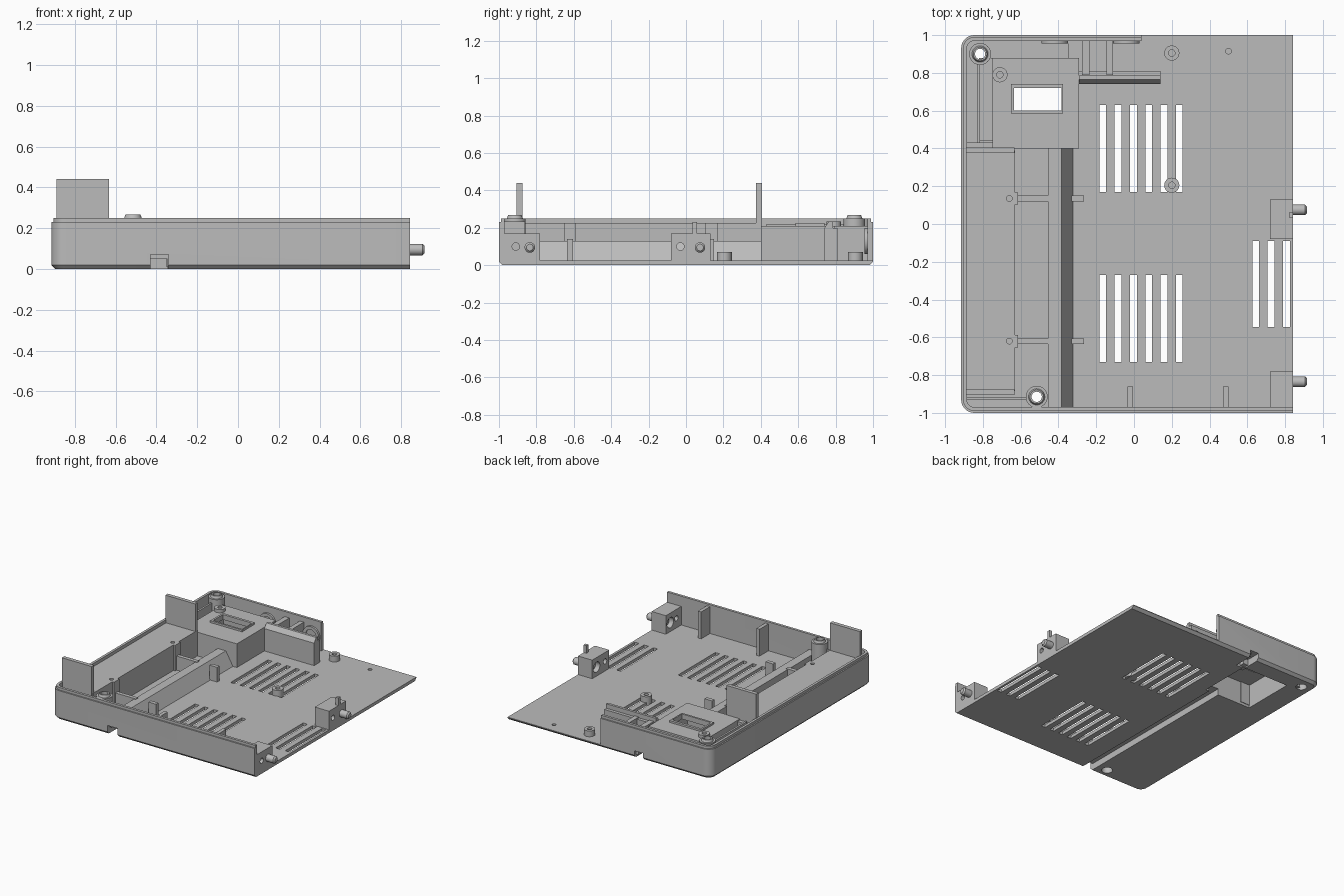
import bpy, bmesh, math
from mathutils import Matrix, Vector

if "Cube" in bpy.data.objects:
    bpy.data.objects.remove(bpy.data.objects["Cube"], do_unlink=True)

grey = bpy.data.materials.new("matte grey")
grey.use_nodes = True
grey.diffuse_color = (0.5, 0.5, 0.5, 1)
grey.node_tree.nodes["Principled BSDF"].inputs["Base Color"].default_value = (0.5, 0.5, 0.5, 1)


def finish(name, bm):
    bmesh.ops.recalc_face_normals(bm, faces=bm.faces)
    me = bpy.data.meshes.new(name)
    bm.to_mesh(me)
    bm.free()
    me.materials.append(grey)
    ob = bpy.data.objects.new(name, me)
    bpy.context.collection.objects.link(ob)
    return ob


def boxes(name, *specs):
    """Each spec is x0, x1, y0, y1, z0, z1."""
    bm = bmesh.new()
    for x0, x1, y0, y1, z0, z1 in specs:
        m = Matrix.Translation(((x0 + x1) / 2, (y0 + y1) / 2, (z0 + z1) / 2))
        m = m @ Matrix.Diagonal((x1 - x0, y1 - y0, z1 - z0, 1))
        bmesh.ops.create_cube(bm, size=1, matrix=m)
    return finish(name, bm)


def rod(name, start, end, r, r_end=None, sides=32):
    a, b = Vector(start), Vector(end)
    rot = (b - a).to_track_quat('Z', 'Y').to_matrix().to_4x4()
    bm = bmesh.new()
    bmesh.ops.create_cone(bm, cap_ends=True, segments=sides, radius1=r,
                          radius2=r if r_end is None else r_end, depth=(b - a).length,
                          matrix=Matrix.Translation((a + b) / 2) @ rot)
    return finish(name, bm)


def loft(name, rings):
    """Closed solid through equal-length rings of points."""
    bm = bmesh.new()
    loops = [[bm.verts.new(p) for p in ring] for ring in rings]
    for lo, hi in zip(loops, loops[1:]):
        for i in range(len(lo)):
            j = (i + 1) % len(lo)
            bm.faces.new((lo[i], lo[j], hi[j], hi[i]))
    bm.faces.new(loops[0][::-1])
    bm.faces.new(loops[-1])
    return finish(name, bm)


def outline(inset, z, right=0.843):
    """Tray outline with two rounded left corners."""
    r = 0.07 - inset
    pts = [(right, 1 - inset, z)]
    for cy, a0 in ((0.93, 90), (-0.93, 180)):
        for k in range(9):
            a = math.radians(a0 + k * 90 / 8)
            pts.append((-0.845 + r * math.cos(a), cy + r * math.sin(a), z))
    return pts + [(right, inset - 1, z)]


def cut(target, cutter, keep=False):
    mod = target.modifiers.new("cut", 'BOOLEAN')
    mod.operation, mod.solver, mod.object = 'DIFFERENCE', 'EXACT', cutter
    bpy.context.view_layer.objects.active = target
    bpy.ops.object.modifier_apply(modifier=mod.name)
    if not keep:
        bpy.data.objects.remove(cutter, do_unlink=True)


FLOOR = 0.025

# Tray shell: chamfered bottom edge, stepped lip, hollow and open on one side
tray = loft("tray", [outline(0.02, 0), outline(0, 0.02), outline(0, 0.23),
                     outline(0.01, 0.23), outline(0.01, 0.25)])
cut(tray, loft("hollow", [outline(0.03, FLOOR, 1.2), outline(0.03, 0.5, 1.2)]))
cut(tray, boxes("wall_gap", (0.04, 1.2, 0.9, 1.2, FLOOR, 0.5)))

# Vent slots
slots = []
for i in range(6):
    x = -0.165 + i * 0.081
    for y in (-0.73, 0.17):
        slots.append((x - 0.018, x + 0.018, y, y + 0.46, -0.1, 0.1))
for x in (0.645, 0.725, 0.807):
    slots.append((x - 0.018, x + 0.018, -0.545, -0.09, -0.1, 0.1))
cut(tray, boxes("vent_cutter", *slots))

# Cable ridge with a sloped side
ridge_profile = [(-0.455, 0.01), (-0.455, 0.13), (-0.385, 0.13), (-0.315, 0.01)]
ridge = loft("cable_ridge", [[(x, y, z) for x, z in ridge_profile] for y in (-0.975, 0.405)])

# Raised housing with window and lower side step
housing = boxes("housing", (-0.75, -0.29, 0.4, 0.88, 0.01, 0.21))
step = boxes("housing_step", (-0.82, -0.75, 0.44, 0.88, 0.01, 0.15))
frame = boxes("window_frame", (-0.65, -0.375, 0.585, 0.74, 0.2, 0.225))
window = boxes("window_cutter", (-0.635, -0.385, 0.6, 0.72, -0.1, 0.4))
cut(housing, window, True)
cut(frame, window)

# Underside pocket and cable groove
pocket = boxes("pocket_cutter", (-0.72, -0.315, 0.43, 0.85, -0.1, 0.185))
cut(tray, pocket, True)
cut(housing, pocket)
groove = boxes("groove_cutter", (-0.43, -0.345, -1.2, 0.44, -0.1, 0.05))
for part in (tray, ridge, housing):
    cut(part, groove, True)
bpy.data.objects.remove(groove, do_unlink=True)
cut(tray, boxes("front_notch_cutter", (-0.43, -0.34, -1.2, -0.975, -0.1, 0.07)))

# Rear cable outlet
outlet = boxes("cable_outlet", (-0.35, -0.235, 0.8, 0.98, 0.01, 0.09))
back_groove = boxes("back_groove_cutter", (-0.33, -0.255, 0.84, 1.2, -0.1, 0.055))
cut(tray, back_groove, True)
cut(outlet, back_groove)

# Side ledge and its two upright panels
ledge = boxes("side_ledge", (-0.895, -0.63, -0.885, 0.39, 0.01, 0.225))
for y in (-0.62, 0.135):
    cut(ledge, rod("pin_cutter", (-0.66, y, 0.15), (-0.66, y, 0.3), 0.015))
    boxes("trough_bar", (-0.635, -0.44, y - 0.015, y + 0.015, 0.02, 0.135))
    boxes("wall_rib", (-0.635, -0.615, y - 0.033, y + 0.033, 0.02, 0.225))
    boxes("clip_post", (-0.33, -0.265, y - 0.015, y + 0.015, 0.02, 0.14))
for name, y in (("front_panel", -0.905), ("back_panel", 0.375)):
    boxes(name, (-0.89, -0.632, y, y + 0.03, 0.02, 0.44))
boxes("ledge_braces", (-0.89, -0.64, 0.405, 0.435, 0.02, 0.2),
      (-0.89, -0.56, -0.93, -0.915, 0.02, 0.2), (-0.83, -0.815, 0.43, 0.86, 0.02, 0.22))

# Screw bosses through the floor
for x, y in ((-0.815, 0.9), (-0.515, -0.915)):
    boss = rod("screw_boss", (x, y, 0.004), (x, y, 0.25), 0.058)
    collar = rod("screw_collar", (x, y, 0.245), (x, y, 0.268), 0.045, 0.036)
    bore = rod("bore_cutter", (x, y, -0.1), (x, y, 0.4), 0.027)
    sink = rod("sink_cutter", (x, y, -0.1), (x, y, 0.05), 0.04)
    for part in (tray, boss, collar):
        cut(part, bore, True)
    cut(tray, sink, True)
    cut(boss, sink)
    bpy.data.objects.remove(bore, do_unlink=True)

# Small standoffs and the locating hole
for x, y, z0, z1 in ((0.2, 0.905, 0.002, 0.07), (0.2, 0.205, 0.002, 0.07), (-0.71, 0.79, 0.2, 0.235)):
    standoff = rod("standoff", (x, y, z0), (x, y, z1), 0.04)
    cut(standoff, rod("hole_cutter", (x, y, z1 - 0.03), (x, y, z1 + 0.1), 0.017))
cut(tray, rod("locating_hole_cutter", (0.5, 0.915, 0.012), (0.5, 0.915, 0.1), 0.015))

# Inner screen wall, ribs and round sockets at the back
screen = [(0.74, 0.01), (0.74, 0.2), (0.765, 0.235), (0.785, 0.235), (0.785, 0.2), (0.81, 0.2), (0.81, 0.01)]
loft("screen_wall", [[(x, y, z) for y, z in screen] for x in (-0.29, 0.14)])
boxes("back_ribs", (-0.275, -0.235, 0.79, 0.98, 0.02, 0.21),
      (-0.145, -0.11, 0.79, 0.98, 0.02, 0.21))
for x in (-0.42, -0.04):
    socket = rod("round_socket", (x, 0.955, 0.13), (x, 0.98, 0.13), 0.07)
    cut(socket, rod("socket_cutter", (x, 0.9, 0.13), (x, 0.965, 0.13), 0.045))

# Front wall ribs
for x in (-0.02, 0.485):
    boxes("front_rib", (x - 0.014, x + 0.014, -0.975, -0.86, 0.02, 0.235))

# Hinge blocks with pins
for y0, y1, hole, pin in ((-0.975, -0.78, -0.91, -0.835), (-0.08, 0.13, -0.03, 0.075)):
    block = boxes("hinge_block", (0.72, 0.843, y0, y1, 0.01, 0.17))
    cut(block, rod("hinge_hole_cutter", (0.6, hole, 0.1), (1, hole, 0.1), 0.02))
    cut(block, rod("pin_socket_cutter", (0.6, pin, 0.095), (0.76, pin, 0.095), 0.04))
    rod("hinge_pin", (0.75, pin, 0.095), (0.905, pin, 0.095), 0.028)
    rod("pin_tip", (0.905, pin, 0.095), (0.915, pin, 0.095), 0.028, 0.018)
boxes("hinge_fin", (0.82, 0.843, 0.035, 0.06, 0.16, 0.23))

# Smooth round parts while keeping edges crisp
for ob in bpy.context.scene.objects:
    ob.select_set(ob.type == 'MESH' and grey.name in ob.data.materials)
bpy.context.view_layer.objects.active = tray
bpy.ops.object.shade_smooth_by_angle(angle=math.radians(30))
